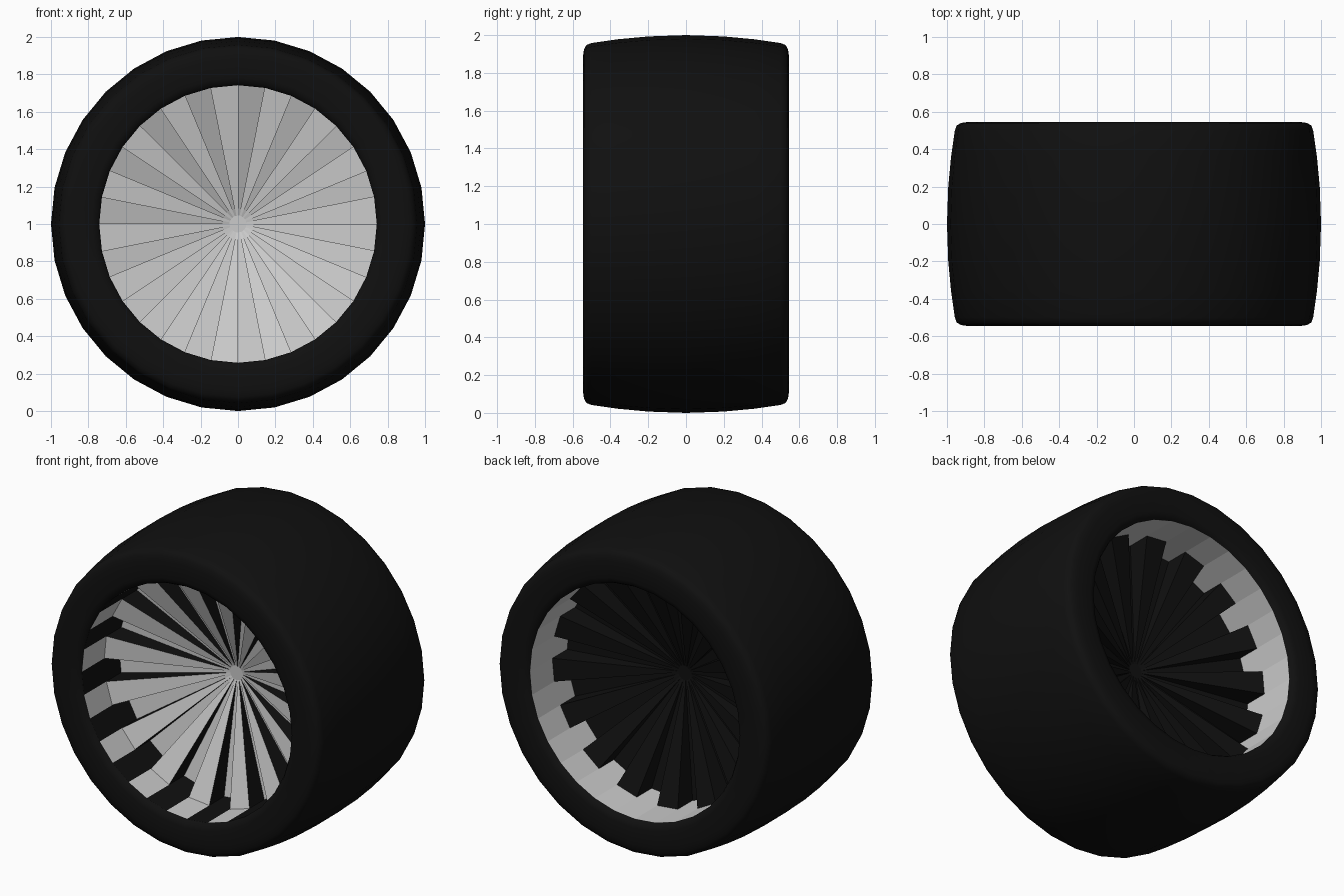
import bpy, bmesh
from math import sin, cos, pi

if "Cube" in bpy.data.objects:
    bpy.data.objects.remove(bpy.data.objects["Cube"])

N = 32          # sides around the wheel
R_RIM = 0.742   # rim radius
Y_LIP = 0.515   # where the rim meets the tyre lip


def black():
    m = bpy.data.materials.new("black_rubber")
    m.diffuse_color = (0.005, 0.005, 0.005, 1)
    m.use_nodes = True
    m.node_tree.nodes["Principled BSDF"].inputs["Base Color"].default_value = m.diffuse_color
    return m


def grey():
    m = bpy.data.materials.new("grey_metal")
    m.diffuse_color = (0.8, 0.8, 0.8, 1)
    m.use_nodes = True
    m.node_tree.nodes["Principled BSDF"].inputs["Base Color"].default_value = m.diffuse_color
    return m


BLACK, GREY = black(), grey()


def ring(bm, r, y):
    return [bm.verts.new((r * sin(2 * pi * k / N), y, 1 + r * cos(2 * pi * k / N)))
            for k in range(N)]


def finish(bm, name, mats):
    me = bpy.data.meshes.new(name)
    bm.to_mesh(me)
    bm.free()
    for m in mats:
        me.materials.append(m)
    ob = bpy.data.objects.new(name, me)
    bpy.context.collection.objects.link(ob)
    return ob


# Tyre: half profile (radius, y) mirrored, then revolved
half = [(R_RIM, Y_LIP), (0.755, 0.535), (0.785, 0.545), (0.89, 0.545), (0.925, 0.54),
        (0.948, 0.527), (0.958, 0.50), (0.978, 0.36), (0.993, 0.20)]
profile = half + [(1.0, 0.0)] + [(r, -y) for r, y in reversed(half)]
bm = bmesh.new()
rings = [ring(bm, r, y) for r, y in profile]
for a, b in zip(rings, rings[1:]):
    for k in range(N):
        j = (k + 1) % N
        bm.faces.new((a[k], a[j], b[j], b[k]))
bmesh.ops.recalc_face_normals(bm, faces=bm.faces)
top = max(bm.faces, key=lambda f: f.calc_center_median().z)
if top.normal.z < 0:
    bmesh.ops.reverse_faces(bm, faces=bm.faces)
for f in bm.faces:
    f.smooth = True
finish(bm, "tyre", [BLACK])


# Rim face: 16 raised and 16 sunken wedges falling in towards a small hub
def rim_face(name, side, wedge_mat, sunken_wall_mat):
    bm = bmesh.new()
    lip = ring(bm, R_RIM, side * Y_LIP)
    high = ring(bm, R_RIM, side * 0.29)
    low = ring(bm, R_RIM, side * 0.14)
    hub = ring(bm, 0.045, side * 0.015)

    def face(verts, mat):
        bm.faces.new(verts).material_index = mat

    for k in range(N):
        j = (k + 1) % N
        raised = k % 2 == 0
        face((lip[k], lip[j], high[j], high[k]), 0 if raised else sunken_wall_mat)
        if not raised:
            face((high[k], high[j], low[j], low[k]), sunken_wall_mat)
        outer = high if raised else low
        face((outer[k], outer[j], hub[j], hub[k]), wedge_mat)
        face((high[k], low[k], hub[k]), 1)          # black spoke flank
    face(hub, wedge_mat)
    bmesh.ops.recalc_face_normals(bm, faces=bm.faces)
    bm.faces.ensure_lookup_table()
    if bm.faces[-1].normal.y * side < 0:
        bmesh.ops.reverse_faces(bm, faces=bm.faces)
    finish(bm, name, [GREY, BLACK])


rim_face("front_rim", -1, 0, 1)
rim_face("back_rim", 1, 1, 0)
